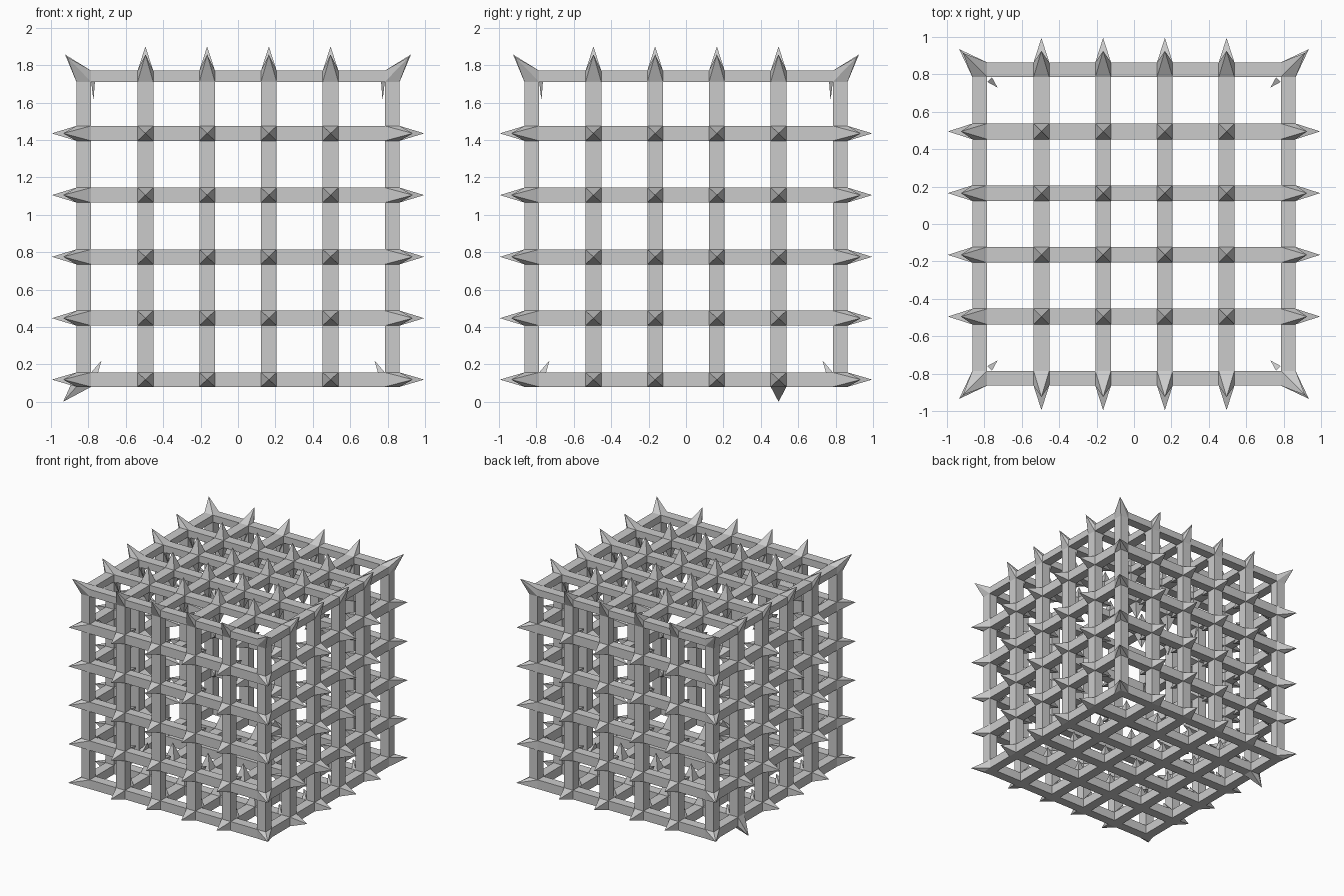
import bpy, bmesh
from itertools import product

if "Cube" in bpy.data.objects:
    bpy.data.objects.remove(bpy.data.objects["Cube"])

# Start and end of every bar along each axis; even intervals are bars, odd are gaps
XY = [-.864, -.785]
for c in (-.495, -.165, .165, .495):
    XY += [c - .042, c + .042]
XY += [.785, .864]
Z = [.08, .157]
for c in (.447, .775, 1.105, 1.435):
    Z += [c - .04, c + .04]
Z += [1.71, 1.77]
CUTS = (XY, XY, Z)
LAST = 10
BENT = (0, 8, 0)          # the one bottom node whose spike points downwards


def solid(c):
    if min(c) < 0 or max(c) > LAST:
        return False
    return any(i in (0, LAST) for i in c) and sum(i % 2 == 0 for i in c) >= 2


def quad(c, a, s):
    b, d = (a + 1) % 3, (a + 2) % 3
    out = []
    for u, v in ((0, 0), (1, 0), (1, 1), (0, 1)):
        k = list(c)
        k[a] += s > 0
        k[b] += u
        k[d] += v
        out.append(tuple(CUTS[i][k[i]] for i in range(3)))
    return out if s > 0 else out[::-1]


def middle(c):
    return [(CUTS[i][c[i]] + CUTS[i][c[i] + 1]) / 2 for i in range(3)]


def outer_tip(c, dirs):
    n, up = len(dirs), (2, 1) in dirs
    p = middle(c)
    reach = {1: (.995, 1.90), 2: (.925 if up else .935, 1.857), 3: (.915, 1.845)}[n]
    for a, s in dirs:
        p[a] = s * reach[0] if a < 2 else (reach[1] if s > 0 else 0)
    return tuple(p)


def make_object(name, faces):
    bm = bmesh.new()
    verts = {}
    for f in faces:
        vs = []
        for p in f:
            k = tuple(round(x, 5) for x in p)
            if k not in verts:
                verts[k] = bm.verts.new(k)
            vs.append(verts[k])
        bm.faces.new(vs)
    bmesh.ops.recalc_face_normals(bm, faces=bm.faces)
    me = bpy.data.meshes.new(name)
    bm.to_mesh(me)
    bm.free()
    bpy.context.collection.objects.link(bpy.data.objects.new(name, me))


def spike(quads, tip):
    # Fan the outline of a group of quads to a point
    edges = {(q[i], q[(i + 1) % 4]) for q in quads for i in range(4)}
    return [(a, b, tip) for a, b in sorted(edges) if (b, a) not in edges]


# Cage of bars with spikes grown from every crossing, outwards and inwards
faces = []
for c in product(range(LAST + 1), repeat=3):
    if not solid(c):
        continue
    node = all(i % 2 == 0 for i in c)
    outward, inward = [], []
    for a, s in product(range(3), (-1, 1)):
        nb = list(c)
        nb[a] += s
        if solid(nb):
            continue
        outside = nb[a] < 0 or nb[a] > LAST
        flat_base = (a, s) == (2, -1) and outside and c != BENT
        if not node or flat_base:
            faces.append(quad(c, a, s))
        else:
            (outward if outside else inward).append((a, s))
    if outward:
        faces += spike([quad(c, a, s) for a, s in outward], outer_tip(c, outward))
    for a, s in inward:
        q = quad(c, a, s)
        p = middle(c)
        p[a] = q[0][a] + s * .13
        faces += spike([q], tuple(p))
make_object("spiked_cage", faces)

# Thin spikes in the inner corners along the cage edges
thin = []


def thin_spike(profile, axis, mid):
    def at(uv, w):
        if axis == 2:
            return (uv[0], uv[1], w)
        return (uv[0], w, uv[1]) if axis == 1 else (w, uv[0], uv[1])
    a, b, t = profile
    base = [at(a, mid - .04), at(b, mid - .04), at(b, mid + .04), at(a, mid + .04)]
    thin.append(base[::-1])
    thin.extend(spike([base], at(t, mid)))


for k in (2, 4, 6, 8):
    xm, zm = (XY[k] + XY[k + 1]) / 2, (Z[k] + Z[k + 1]) / 2
    for s in (-1, 1):
        for axis in (0, 1):
            thin_spike([(s * .785, .157), (s * .748, .157), (s * .73, .22)], axis, xm)
            thin_spike([(s * .785, 1.71), (s * .765, 1.71), (s * .773, 1.61)], axis, xm)
        for t in (-1, 1):
            thin_spike([(s * .785, t * .76), (s * .76, t * .785), (s * .73, t * .73)], 2, zm)
make_object("inner_corner_spikes", thin)
